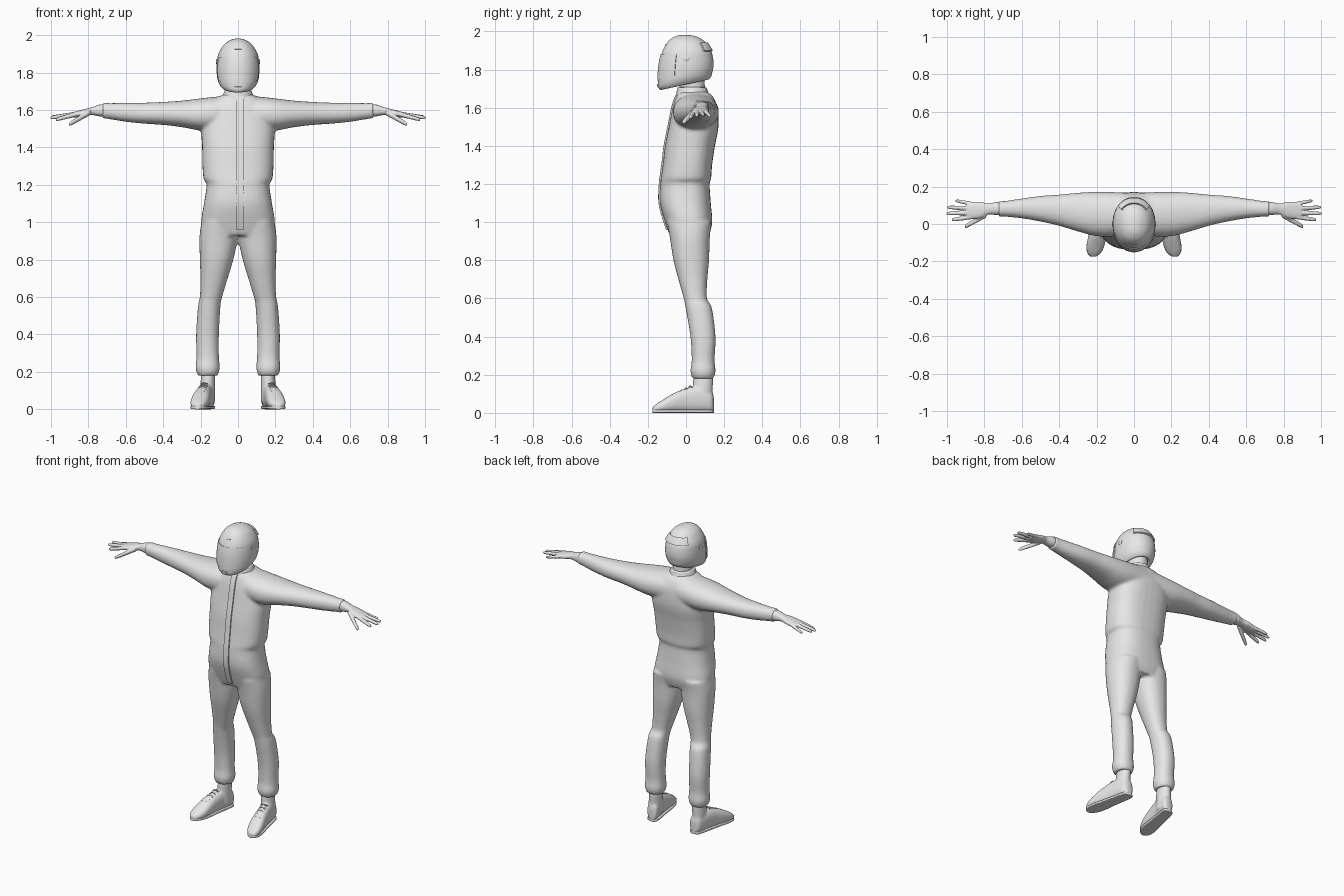
import bpy, bmesh
from math import sin, cos, pi, radians, copysign
from mathutils import Vector

cube = bpy.data.objects.get("Cube")
if cube:
    bpy.data.objects.remove(cube, do_unlink=True)

grey = bpy.data.materials.new("light_grey")
grey.use_nodes = True
grey.diffuse_color = (0.8, 0.8, 0.8, 1)
grey.node_tree.nodes["Principled BSDF"].inputs["Base Color"].default_value = (0.8, 0.8, 0.8, 1)


def sample(rows, s):
    """Smooth interpolation of a row table at fractional index s."""
    i = min(int(s), len(rows) - 2)
    t = s - i
    a, b, c, d = (rows[max(0, min(len(rows) - 1, i + k))] for k in (-1, 0, 1, 2))
    return [0.5 * (2*q + (r - p)*t + (2*p - 5*q + 4*r - w)*t*t + (3*q - p - 3*r + w)*t**3)
            for p, q, r, w in zip(a, b, c, d)]


def ring_point(row, axis, th, n):
    """Point on a superellipse section: row = position, u0, u1, v0, v1."""
    t, u0, u1, v0, v1 = row
    p = [0, 0, 0]
    p[axis] = t
    for k, lo, hi, w in ((1, u0, u1, cos(th)), (2, v0, v1, sin(th))):
        p[(axis + k) % 3] = (lo + hi)/2 + (hi - lo)/2 * copysign(abs(w)**(2/n), w)
    return Vector(p)


def loft(bm, axis, rows, side=1, n=2.0, seg=32, steps=4, warp=None):
    """Closed tube through sections stacked along an axis."""
    rings = []
    count = (len(rows) - 1) * steps
    for j in range(count + 1):
        row = sample(rows, j / steps)
        ring = []
        for k in range(seg):
            p = ring_point(row, axis, 2*pi*k/seg, n)
            p = warp(p, row[0]) if warp else p
            ring.append(bm.verts.new((p.x*side, p.y, p.z)))
        rings.append(ring)
    for a, b in zip(rings, rings[1:]):
        for k in range(seg):
            bm.faces.new((a[k], a[(k+1) % seg], b[(k+1) % seg], b[k]))
    bm.faces.new(rings[0])
    bm.faces.new(rings[-1])


def finish(name, bm, smooth=True, voxel=0, relax=4):
    bmesh.ops.recalc_face_normals(bm, faces=bm.faces)
    for f in bm.faces:
        f.smooth = smooth
    me = bpy.data.meshes.new(name)
    bm.to_mesh(me)
    bm.free()
    me.materials.append(grey)
    if smooth:
        me.set_sharp_from_angle(angle=radians(45))
    ob = bpy.data.objects.new(name, me)
    bpy.context.scene.collection.objects.link(ob)
    if voxel:
        m = ob.modifiers.new("blend", "REMESH")
        m.mode, m.voxel_size, m.use_smooth_shade = "VOXEL", voxel, True
        m = ob.modifiers.new("relax", "SMOOTH")
        m.factor, m.iterations = 0.5, relax
    return ob


# Overalls: torso, sleeves and trouser legs blended into one skin
torso = [(z, -w, w, f, b) for z, w, f, b in (
    (1.69, .06, -.03, .10), (1.66, .12, -.05, .14), (1.6, .17, -.07, .165),
    (1.5, .195, -.09, .17), (1.4, .192, -.11, .152), (1.3, .19, -.122, .137),
    (1.23, .184, -.132, .132), (1.2, .168, -.135, .124), (1.1, .182, -.137, .13),
    (1.0, .196, -.11, .138), (.93, .17, -.085, .12))]
sleeve = [(0, -.04, .165, 1.5, 1.67), (.1, -.065, .17, 1.49, 1.672), (.2, -.065, .172, 1.49, 1.662),
          (.3, -.04, .167, 1.508, 1.65), (.4, -.01, .157, 1.52, 1.643), (.5, .013, .15, 1.527, 1.639),
          (.6, .03, .136, 1.537, 1.638), (.7, .04, .122, 1.553, 1.637), (.725, .037, .125, 1.554, 1.642)]
trouser = [(1.0, 0, .196, -.1, .135), (.92, 0, .206, -.085, .125), (.8, .025, .204, -.066, .121),
           (.7, .055, .201, -.04, .112), (.6, .085, .204, -.012, .11), (.55, .094, .214, -.002, .136),
           (.4, .102, .224, .023, .155), (.28, .102, .222, .03, .15), (.22, .098, .227, .023, .155),
           (.18, .108, .216, .033, .146)]
bm = bmesh.new()
loft(bm, 2, torso, n=2.5)
for side in (1, -1):
    loft(bm, 0, sleeve, side, n=2.2)
    loft(bm, 2, trouser, side, n=2.2)
suit = finish("overalls", bm, voxel=.01)

# Zip cover laid onto the chest
bm = bmesh.new()
bmesh.ops.create_grid(bm, x_segments=2, y_segments=40, size=0.5)
for v in bm.verts:
    v.co = (.01 + v.co.x*.036, -.4, 1.315 + v.co.y*.71)
zip_cover = finish("zip_cover", bm, smooth=False)
m = zip_cover.modifiers.new("lay", "SHRINKWRAP")
m.target, m.wrap_method, m.wrap_mode = suit, "PROJECT", "ABOVE_SURFACE"
m.use_project_y, m.offset = True, .004
m = zip_cover.modifiers.new("thickness", "SOLIDIFY")
m.thickness, m.offset = .008, 0

# Neck and collar
bm = bmesh.new()
loft(bm, 2, [(1.64, -.065, .065, -.04, .115), (1.7, -.06, .06, -.035, .1), (1.8, -.06, .06, -.04, .095)])
finish("neck", bm)
bm = bmesh.new()
loft(bm, 2, [(1.65, -.095, .095, -.055, .13), (1.69, -.077, .077, -.048, .113),
             (1.705, -.07, .07, -.044, .108), (1.708, -.058, .058, -.03, .095)])
finish("collar", bm)

# Helmet shell with a rim that rises toward the back
helmet = [(z, -w, w, f, b) for z, w, f, b in (
    (1.982, .008, -.02, .006), (1.975, .038, -.055, .05), (1.95, .075, -.092, .095),
    (1.9, .105, -.122, .13), (1.85, .113, -.138, .142), (1.8, .114, -.145, .144),
    (1.76, .108, -.147, .138), (1.735, .095, -.143, .132), (1.722, .078, -.125, .115),
    (1.74, .062, -.08, .095))]


def rim_tilt(p, z):
    p.z += .22 * p.y * max(0, min(1, (1.9 - z) / .16))
    return p


bm = bmesh.new()
loft(bm, 2, helmet, n=2.1, seg=48, steps=5, warp=rim_tilt)
finish("helmet_shell", bm)


def helmet_plate(name, s0, s1, mid, spread, lift, thick, rows=8, cols=32):
    """Plate that follows the shell between two levels and two angles."""
    bm = bmesh.new()
    grid = []
    for i in range(rows + 1):
        row = sample(helmet, s0 + (s1 - s0)*i/rows)
        line = []
        for j in range(cols + 1):
            p = ring_point(row, 2, radians(mid + spread*(2*j/cols - 1)), 2.1)
            out = Vector((p.x, p.y, p.z - 1.83)).normalized()
            line.append((rim_tilt(p, row[0]), out))
        grid.append(line)
    layers = [[[bm.verts.new(p + out*h) for p, out in line] for line in grid]
              for h in (lift - thick, lift)]
    for g in layers:
        for i in range(rows):
            for j in range(cols):
                bm.faces.new((g[i][j], g[i][j+1], g[i+1][j+1], g[i+1][j]))
    edges = [e for e in bm.edges if e.is_boundary]
    bmesh.ops.bridge_loops(bm, edges=edges)
    return finish(name, bm)


helmet_plate("visor", 3.35, 5.7, -90, 68, .004, .008)
helmet_plate("rear_spoiler", 2.3, 3.1, 90, 48, .009, .012, 4)
helmet_plate("chin_vent", 6.2, 6.75, -90, 9, .005, .008, 3, 6)
helmet_plate("top_vent", 2.4, 2.55, -90, 10, .003, .006, 2, 6)

for side, label in ((1, "left"), (-1, "right")):
    # Visor pivot
    bm = bmesh.new()
    loft(bm, 0, [(.1, -.015, .02, 1.843, 1.873), (.114, -.015, .02, 1.843, 1.873),
                 (.117, -.01, .015, 1.848, 1.868)], side, seg=20, steps=1)
    finish(label + "_visor_pivot", bm)

    # Glove: gauntlet, palm and fingers
    bm = bmesh.new()
    loft(bm, 0, [(.7, .048, .115, 1.565, 1.628), (.735, .048, .117, 1.565, 1.63),
                 (.78, .05, .11, 1.573, 1.615), (.82, .032, .118, 1.568, 1.605),
                 (.87, .027, .118, 1.56, 1.592), (.895, .035, .112, 1.562, 1.586)], side, n=2.3)
    digits = ((.86, .107, 1.577, .955, .125, 1.555, .009), (.87, .083, 1.578, 1.0, .09, 1.562, .01),
              (.87, .06, 1.578, 1.004, .056, 1.558, .0105), (.87, .038, 1.576, .975, .022, 1.548, .0105),
              (.79, .05, 1.588, .905, -.015, 1.522, .013))
    for x0, y0, z0, x1, y1, z1, r in digits:
        rows = []
        for t, k in ((0, 1.2), (.5, 1.1), (.9, .9), (1, .4)):
            x, y, z = (a + (b - a)*t for a, b in ((x0, x1), (y0, y1), (z0, z1)))
            rows.append((x, y - r*k, y + r*k, z - r*k, z + r*k))
        loft(bm, 0, rows, side, seg=14)
    finish(label + "_glove", bm, voxel=.004, relax=2)

    # Boot: foot and ankle shaft, toes turned slightly outward
    def centre(y):
        return .165 + (.1 - y)*.19
    outline = ((.146, .08, .014), (.135, .115, .034), (.1, .13, .04), (.04, .138, .042),
               (-.02, .122, .044), (-.07, .1, .048), (-.12, .07, .047), (-.155, .047, .036),
               (-.175, .03, .014))
    bm = bmesh.new()
    loft(bm, 1, [(y, .002, h, centre(y) - w, centre(y) + w) for y, h, w in outline], side, n=2.4)
    loft(bm, 2, [(.04, .122, .205, .03, .142), (.12, .122, .202, .035, .14),
                 (.17, .122, .198, .037, .142), (.19, .124, .196, .04, .14)], side)
    finish(label + "_boot", bm, voxel=.006, relax=3)
    bm = bmesh.new()
    loft(bm, 1, [(y, 0, .018, centre(y) - w, centre(y) + w) for y, h, w in outline], side, n=5)
    finish(label + "_sole", bm)

    # Laces across the instep
    bm = bmesh.new()
    for k in range(5):
        y, z = -.065 + k*.022, .099 + k*.0105
        c = centre(y)
        for slant in (-1, 1):
            loft(bm, 0, [(c + e*.02, y - .003 + slant*e*.008, y + .003 + slant*e*.008,
                          z - .003 - abs(e)*.006, z + .003 - abs(e)*.006) for e in (-1, 0, 1)],
                 side, seg=8, steps=2)
    finish(label + "_laces", bm)
